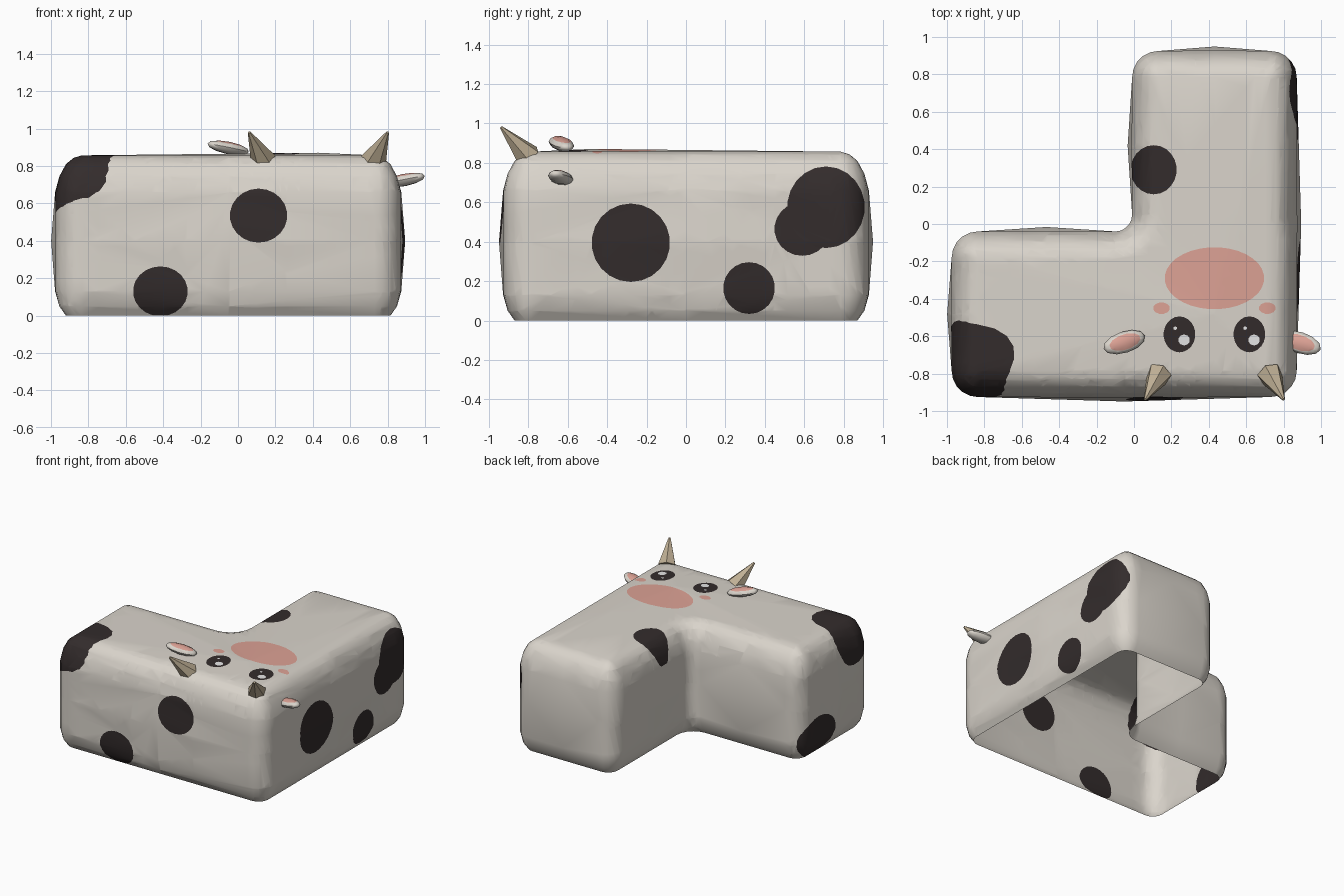
import bpy, bmesh, math
from mathutils import Vector, Matrix, Euler

if "Cube" in bpy.data.objects:
    bpy.data.objects.remove(bpy.data.objects["Cube"])


def material(name, rgb):
    m = bpy.data.materials.new(name)
    m.diffuse_color = (*rgb, 1)
    m.use_nodes = True
    m.node_tree.nodes["Principled BSDF"].inputs["Base Color"].default_value = m.diffuse_color
    return m


MATS = [material("hide cream", (0.70, 0.66, 0.60)),
        material("patch black", (0.033, 0.025, 0.025)),
        material("muzzle pink", (0.72, 0.36, 0.30)),
        material("highlight white", (0.86, 0.86, 0.86)),
        material("horn tan", (0.52, 0.43, 0.30))]
CREAM, BLACK, PINK, WHITE, TAN = range(5)
FACE_X = 0.43          # symmetry line of the face


def finish(bm, name, angle):
    me = bpy.data.meshes.new(name)
    bm.to_mesh(me)
    bm.free()
    ob = bpy.data.objects.new(name, me)
    for m in MATS:
        me.materials.append(m)
    bpy.context.collection.objects.link(ob)
    bpy.ops.object.select_all(action='DESELECT')
    ob.select_set(True)
    bpy.context.view_layer.objects.active = ob
    bpy.ops.object.shade_smooth_by_angle(angle=math.radians(angle))
    return ob


def paint(bm, c, axis, rx, ry, mat, n=22):
    """Cut an ellipse, projected along axis, into the faces looking that way and colour it."""
    bm.normal_update()
    c, axis = Vector(c), Vector(axis).normalized()
    up = Vector((0, 1, 0)) if abs(axis.z) > 0.9 else Vector((0, 0, 1))
    u = up.cross(axis).normalized()
    v = axis.cross(u)
    faces = [f for f in bm.faces if f.normal.dot(axis) > 0.15]
    for k in range(n):
        a = 2 * math.pi * k / n
        p = c + u * rx * math.cos(a) + v * ry * math.sin(a)
        nrm = (u * math.cos(a) / rx + v * math.sin(a) / ry).normalized()
        geom = set(faces)
        for f in faces:
            geom.update(f.edges)
            geom.update(f.verts)
        res = bmesh.ops.bisect_plane(bm, geom=list(geom), dist=1e-5, plane_co=p, plane_no=nrm)
        faces = [f for f in res["geom"] if isinstance(f, bmesh.types.BMFace)
                 and (f.calc_center_median() - p).dot(nrm) < 0]
    for f in faces:
        f.material_index = mat


# L-shaped outline: corner x, y, start angle of the arc, turn (+1 outer, -1 inner)
CORNERS = [(-0.975, -0.925, 180, 1), (0.87, -0.925, 270, 1), (0.87, 0.925, 0, 1),
           (-0.01, 0.925, 90, 1), (-0.01, -0.04, 0, -1), (-0.975, -0.04, 90, 1)]
R_OUT, R_IN, STEPS = 0.14, 0.09, 5


def outline(inset, z, bulge):
    arcs = []
    for x, y, a0, turn in CORNERS:
        mid = math.radians(a0 + 45 * turn)
        big = R_OUT if turn > 0 else R_IN
        cx = x - big * math.copysign(1, math.cos(mid))
        cy = y - big * math.copysign(1, math.sin(mid))
        r = big - inset * turn
        arc = []
        for k in range(STEPS + 1):
            a = math.radians(a0 + 90 * turn * k / STEPS)
            arc.append(Vector((cx + r * math.cos(a), cy + r * math.sin(a), z)))
        arcs.append((arc, Vector((math.cos(a), math.sin(a), 0)) * turn))
    pts = []
    for i, (arc, out) in enumerate(arcs):
        nxt = arcs[(i + 1) % len(arcs)][0][0]
        pts += arc + [(arc[-1] + nxt) / 2 + out * bulge]   # wall middle swells
    return pts


# body: open-bottomed shell, rings of inset, height, bulge
bm = bmesh.new()
PROFILE = [(0.055, 0, 0), (0.02, 0.05, 0), (0, 0.13, 0.003), (0, 0.40, 0.024), (0, 0.66, 0.003),
           (0.02, 0.745, 0), (0.055, 0.81, 0), (0.095, 0.843, 0), (0.14, 0.857, 0)]
rings = [[bm.verts.new(p) for p in outline(*row)] for row in PROFILE]
count = len(rings[0])
for lo, hi in zip(rings, rings[1:]):
    for i in range(count):
        j = (i + 1) % count
        bm.faces.new((lo[i], lo[j], hi[j], hi[i]))
peak = bm.verts.new((FACE_X, -0.48, 0.871))
for i in range(count):
    bm.faces.new((rings[-1][i], rings[-1][(i + 1) % count], peak))
bmesh.ops.remove_doubles(bm, verts=bm.verts[:], dist=1e-4)
bmesh.ops.triangulate(bm, faces=bm.faces[:])

FRONT, RIGHT, LEFT, TOP = (0, -1, 0), (1, 0, 0), (-1, 0, 0), (0, 0, 1)
# hide patches
for c, axis, rx, ry in [((0.11, -0.9, 0.535), FRONT, 0.152, 0.143),
                        ((-0.415, -0.9, 0.13), FRONT, 0.145, 0.132),
                        ((0.9, -0.28, 0.395), RIGHT, 0.197, 0.197),
                        ((0.9, 0.32, 0.165), RIGHT, 0.13, 0.13),
                        ((0.9, 0.71, 0.575), RIGHT, 0.195, 0.205),
                        ((0.9, 0.59, 0.465), RIGHT, 0.14, 0.135),
                        ((-1, -0.27, 0.14), LEFT, 0.20, 0.16),
                        ((-0.93, -0.75, 0.78), (-0.8, -0.27, 0.53), 0.225, 0.225),
                        ((0.105, 0.29, 0.86), TOP, 0.122, 0.13)]:
    paint(bm, c, axis, rx, ry, BLACK)
# muzzle, cheeks and eyes
paint(bm, (FACE_X, -0.29, 0.86), TOP, 0.265, 0.165, PINK, 32)
for s in (-1, 1):
    paint(bm, (FACE_X + s * 0.283, -0.45, 0.86), TOP, 0.044, 0.03, PINK, 12)
    eye = FACE_X + s * 0.187
    paint(bm, (eye, -0.59, 0.86), TOP, 0.084, 0.095, BLACK)
    paint(bm, (eye + 0.025, -0.62, 0.86), TOP, 0.03, 0.028, WHITE, 10)
    paint(bm, (eye - 0.023, -0.557, 0.86), TOP, 0.009, 0.009, WHITE, 6)
finish(bm, "body", 50)

for s, side in ((-1, "left"), (1, "right")):
    # horn leaning outward and forward
    base = Vector((FACE_X + s * 0.295, -0.80, 0.83))
    tip = Vector((FACE_X + s * 0.37, -0.938, 0.98))
    d = tip - base
    bm = bmesh.new()
    bmesh.ops.create_cone(bm, cap_ends=True, segments=6, radius1=0.07, radius2=0.008,
                          depth=d.length,
                          matrix=Matrix.Translation((base + tip) / 2)
                          @ d.to_track_quat('Z', 'Y').to_matrix().to_4x4())
    for f in bm.faces:
        f.material_index = TAN
    finish(bm, side + "_horn", 40)

    # flattened ear with a pink upper side
    bm = bmesh.new()
    bmesh.ops.create_uvsphere(bm, u_segments=10, v_segments=6, radius=1,
                              matrix=Matrix.Diagonal((0.118, 0.057, 0.034, 1))
                              @ Matrix.Rotation(math.pi / 2, 4, 'Y'))
    bmesh.ops.triangulate(bm, faces=bm.faces[:])
    paint(bm, (0, 0, 0), TOP, 0.085, 0.04, PINK, 12)
    ear = finish(bm, side + "_ear", 50)
    ear.location = (-0.052, -0.632, 0.897) if s < 0 else (0.888, -0.635, 0.725)
    ear.rotation_euler = Euler((0, -s * math.radians(11), -s * math.radians(18)))
